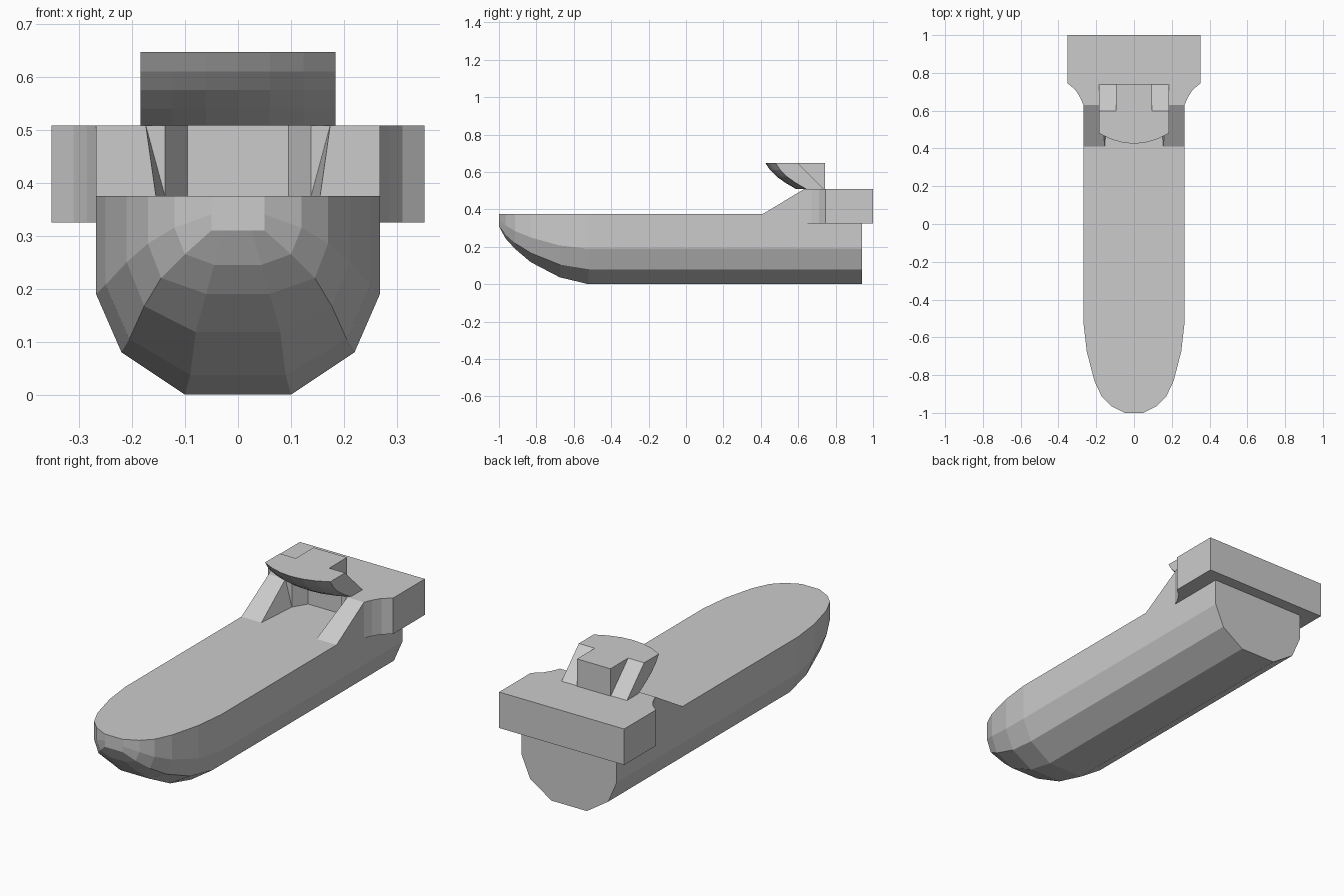
import bpy

if "Cube" in bpy.data.objects:
    bpy.data.objects.remove(bpy.data.objects["Cube"])


def make(name, verts, faces):
    mesh = bpy.data.meshes.new(name)
    mesh.from_pydata(verts, [], faces)
    mesh.validate()
    ob = bpy.data.objects.new(name, mesh)
    bpy.context.collection.objects.link(ob)
    bpy.context.view_layer.objects.active = ob
    bpy.ops.object.mode_set(mode='EDIT')
    bpy.ops.mesh.select_all(action='SELECT')
    bpy.ops.mesh.normals_make_consistent(inside=False)
    bpy.ops.object.mode_set(mode='OBJECT')
    return ob


def loft(name, rings):
    """Skin closed rings of equal length and cap both ends."""
    n = len(rings[0])
    verts = [p for r in rings for p in r]
    faces = [(i * n + j, i * n + (j + 1) % n, (i + 1) * n + (j + 1) % n, (i + 1) * n + j)
             for i in range(len(rings) - 1) for j in range(n)]
    faces += [tuple(range(n)), tuple(range(len(verts) - n, len(verts)))]
    return make(name, verts, faces)


def mirrored(half):
    return half + [(-x, y) for x, y in reversed(half)]


# Hull: half cross-sections (keel, bilge, side, deck) tapering to a rounded bow
DECK = 0.375
stations = [  # y, keel x/z, bilge x/z, side x/z
    (-1.00, 0.025, 0.31, 0.05, 0.31, 0.05, 0.34),
    (-0.965, 0.045, 0.245, 0.10, 0.265, 0.12, 0.315),
    (-0.915, 0.06, 0.19, 0.145, 0.22, 0.17, 0.285),
    (-0.83, 0.08, 0.118, 0.177, 0.167, 0.21, 0.25),
    (-0.675, 0.09, 0.037, 0.205, 0.105, 0.25, 0.207),
    (-0.52, 0.10, 0.0, 0.22, 0.08, 0.268, 0.19),
    (0.94, 0.10, 0.0, 0.22, 0.08, 0.268, 0.19),
]
rings = []
for y, kx, kz, bx, bz, sx, sz in stations:
    section = mirrored([(kx, kz), (bx, bz), (sx, sz), (sx, DECK)])
    rings.append([(x, y, z) for x, z in section])
loft("hull", rings)

# Stern block with flared wings and a recess at its front
plan = mirrored([(0.095, 0.70), (0.138, 0.63), (0.268, 0.63), (0.285, 0.67),
                 (0.31, 0.71), (0.352, 0.745), (0.352, 1.0)])
loft("stern_block", [[(x, y, z) for x, y in plan] for z in (0.325, 0.508)])

# Sloping ramps either side of the recess
for side, label in ((1, "right"), (-1, "left")):
    outer = [(0.268 * side, 0.41, DECK), (0.268 * side, 0.63, 0.508), (0.268 * side, 0.63, DECK)]
    inner = [(0.155 * side, 0.41, DECK), (0.174 * side, 0.63, 0.508), (0.138 * side, 0.63, DECK)]
    loft("ramp_" + label, [outer, inner])

# Bridge: curved overhanging front, sloping rear sides and a square rear core
W = 0.184
rings = []
for z, front in ((0.508, 0.59), (0.54, 0.535), (0.575, 0.485), (0.61, 0.45), (0.647, 0.425)):
    arc = [(W * t, front + 0.055 * t * t) for t in (-1, -0.67, -0.33, 0, 0.33, 0.67, 1)]
    rear = 0.738 - (z - 0.508)
    back = [(W, rear), (0.094, rear), (0.094, 0.742),
            (-0.094, 0.742), (-0.094, rear), (-W, rear)]
    rings.append([(x, y, z) for x, y in arc + back])
loft("bridge", rings)
